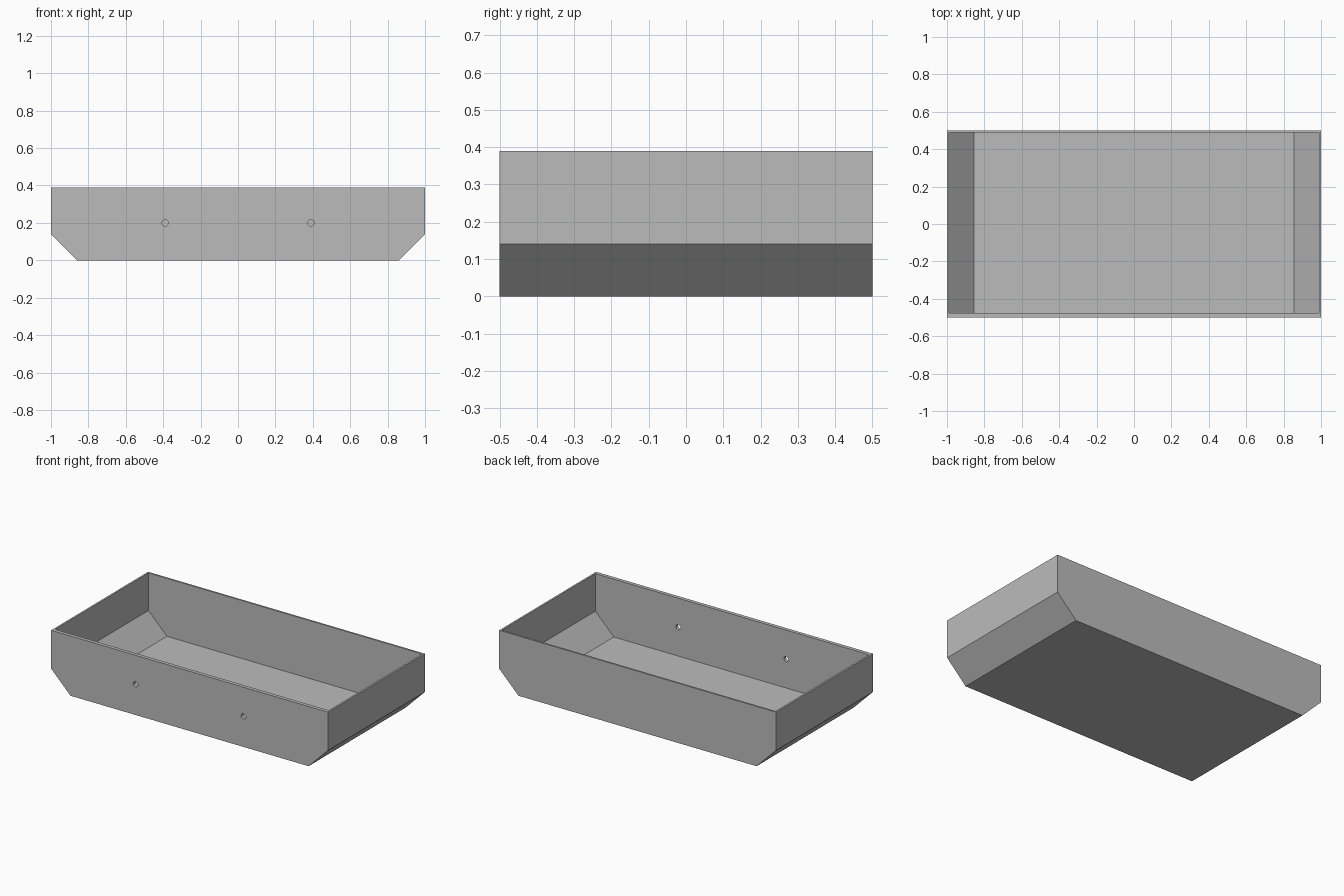
import bpy, bmesh, math
from mathutils import Matrix

if "Cube" in bpy.data.objects:
    bpy.data.objects.remove(bpy.data.objects["Cube"])

grey = bpy.data.materials.new("light grey")
grey.diffuse_color = (0.5, 0.5, 0.5, 1)
grey.use_nodes = True
grey.node_tree.nodes["Principled BSDF"].inputs["Base Color"].default_value = grey.diffuse_color


def make_object(name, bm):
    bmesh.ops.recalc_face_normals(bm, faces=bm.faces)
    mesh = bpy.data.meshes.new(name)
    bm.to_mesh(mesh)
    bm.free()
    mesh.materials.append(grey)
    obj = bpy.data.objects.new(name, mesh)
    bpy.context.collection.objects.link(obj)
    return obj


def chamfered_prism(name, half_floor, half_top, z_floor, z_chamfer, z_top, y0, y1):
    """Symmetric side profile with sloped lower corners, extruded along y."""
    right = [(half_floor, z_floor), (half_top, z_chamfer), (half_top, z_top)]
    profile = right + [(-x, z) for x, z in reversed(right)]
    bm = bmesh.new()
    face = bm.faces.new([bm.verts.new((x, y0, z)) for x, z in profile])
    new = bmesh.ops.extrude_face_region(bm, geom=[face])["geom"]
    verts = [g for g in new if isinstance(g, bmesh.types.BMVert)]
    bmesh.ops.translate(bm, verts=verts, vec=(0, y1 - y0, 0))
    return make_object(name, bm)


def cut(target, cutter):
    mod = target.modifiers.new("cut", 'BOOLEAN')
    mod.operation = 'DIFFERENCE'
    mod.solver = 'EXACT'
    mod.object = cutter
    bpy.context.view_layer.objects.active = target
    bpy.ops.object.modifier_apply(modifier=mod.name)
    bpy.data.objects.remove(cutter)


# Open tray: outer shell hollowed out, with a thicker front wall
tray = chamfered_prism("tray", 0.86, 1.0, 0.0, 0.14, 0.39, -0.5, 0.5)
cut(tray, chamfered_prism("cavity_cutter", 0.855, 0.988, 0.012, 0.145, 0.6, -0.476, 0.488))

# Two round holes through the front wall
for x in (-0.39, 0.39):
    bm = bmesh.new()
    bmesh.ops.create_cone(
        bm, cap_ends=True, segments=24, radius1=0.017, radius2=0.017, depth=0.2,
        matrix=Matrix.Translation((x, -0.5, 0.2)) @ Matrix.Rotation(math.pi / 2, 4, 'X'))
    cut(tray, make_object("hole_cutter", bm))

# Smooth hole walls, crisp tray edges
tray.select_set(True)
bpy.context.view_layer.objects.active = tray
bpy.ops.object.shade_smooth_by_angle(angle=math.radians(30))
